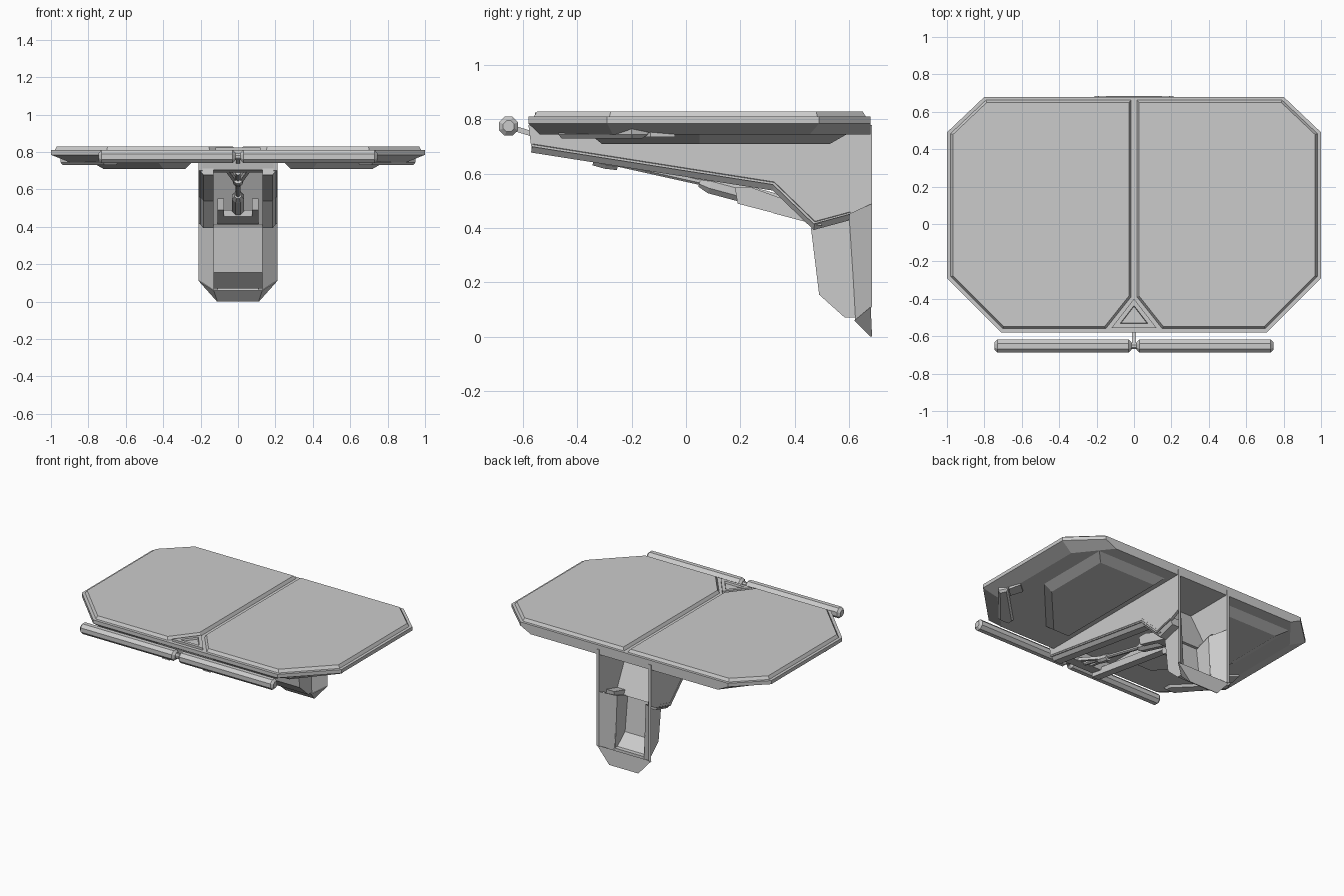
import bpy, bmesh, math
from mathutils import Vector

cube = bpy.data.objects.get("Cube")
if cube:
    bpy.data.objects.remove(cube)

grey = bpy.data.materials.new("plain_grey")
grey.use_nodes = True
colour = (0.6, 0.6, 0.6, 1)
grey.diffuse_color = colour
grey.node_tree.nodes["Principled BSDF"].inputs["Base Color"].default_value = colour


def loft(name, rings):
    """Solid skinned through rings of points, closed at both ends."""
    bm = bmesh.new()
    loops = [[bm.verts.new(p) for p in ring] for ring in rings]
    n = len(loops[0])
    for a, b in zip(loops, loops[1:]):
        for i in range(n):
            j = (i + 1) % n
            bm.faces.new((a[i], a[j], b[j], b[i]))
    bm.faces.new(loops[0][::-1])
    bm.faces.new(loops[-1])
    bmesh.ops.recalc_face_normals(bm, faces=bm.faces)
    mesh = bpy.data.meshes.new(name)
    bm.to_mesh(mesh)
    bm.free()
    mesh.materials.append(grey)
    ob = bpy.data.objects.new(name, mesh)
    bpy.context.collection.objects.link(ob)
    return ob


def flat(points, z):
    return [(x, y, z) for x, y in points]


def side_prism(name, profile, x0, x1):
    """Side profile of (y, z) points, extruded across x."""
    return loft(name, [[(x, y, z) for y, z in profile] for x in (x0, x1)])


def inset(points, d):
    """Move every edge of a clockwise outline inward by d."""
    out, n = [], len(points)
    for i in range(n):
        p, c, q = (Vector(points[(i + k) % n]) for k in (-1, 0, 1))
        u, v = (c - p).normalized(), (q - c).normalized()
        nu, nv = Vector((u.y, -u.x)), Vector((v.y, -v.x))
        out.append(tuple(c + (nu + nv) * d / (1 + nu.dot(nv))))
    return out


def rod(name, a, b, radii, sides=8):
    """Straight rod with (position along, radius) stations."""
    a, b = Vector(a), Vector(b)
    turn = (b - a).to_track_quat('Z', 'Y')
    rings = []
    for t, r in radii:
        ring = []
        for i in range(sides):
            w = (i + 0.5) * math.tau / sides
            ring.append(a.lerp(b, t) + turn @ Vector((r * math.cos(w), r * math.sin(w), 0)))
        rings.append(ring)
    return loft(name, rings)


def mirrored(ob):
    mod = ob.modifiers.new("mirror", 'MIRROR')
    mod.use_axis[0] = True
    mod.use_clip = False
    return ob


# Tabletop: rim, tapered underside
half = [(0.8, 0.68), (1, 0.49), (1, -0.29), (0.71, -0.58)]
outline = half + [(-x, y) for x, y in half[::-1]]
under = [(x * 0.9, y if y > 0.6 else y * 0.93) for x, y in outline]
loft("table_rim", [flat(under, 0.745), flat(outline, 0.785), flat(outline, 0.81)])

# Two raised leaves and the triangle between them
leaf = [(0.0, 0.68)] + half + [(0.14, -0.58), (0.0, -0.4)]
leaf = [(0.012, 0.665), (0.793, 0.665), (0.983, 0.485), (0.983, -0.283),
        (0.703, -0.563), (0.15, -0.563), (0.012, -0.39)]
mirrored(loft("table_leaf", [flat(leaf, 0.805), flat(inset(leaf, 0.015), 0.83)]))
tri = [(0, -0.4), (0.12, -0.555), (-0.12, -0.555)]
loft("triangle_frame", [flat(tri, 0.805), flat(tri, 0.825),
                        flat(inset(tri, 0.022), 0.825), flat(inset(tri, 0.025), 0.812)])

# Stiffening pans underneath
pan_top = [(0.24, 0.6), (0.79, 0.6), (0.79, 0.05), (0.43, -0.36), (0.24, -0.36)]
pan_low = [(0.28, 0.53), (0.72, 0.53), (0.72, 0.05), (0.4, -0.31), (0.28, -0.31)]
mirrored(loft("under_pan", [flat(pan_low, 0.71), flat(pan_top, 0.75)]))

# Diagonal grips below the front corners
grip = [(0.92, -0.14), (0.95, -0.2), (0.72, -0.47), (0.64, -0.47), (0.64, -0.42)]
mirrored(loft("corner_grip", [flat(inset(grip, 0.012), 0.73), flat(grip, 0.745), flat(grip, 0.775)]))
catch = [(0.9, -0.04), (0.92, -0.13), (0.86, -0.19), (0.83, -0.1)]
mirrored(loft("grip_catch", [flat(catch, 0.735), flat(catch, 0.765)]))

# Front rail
mirrored(rod("front_rail", (0.014, -0.653, 0.775), (0.745, -0.653, 0.775),
             [(0, 0.022), (0.02, 0.038), (0.98, 0.038), (1, 0.022)]))
rod("rail_joint", (-0.03, -0.653, 0.775), (0.03, -0.653, 0.775), [(0, 0.018), (1, 0.018)])
side_prism("rail_bracket", [(-0.66, 0.785), (-0.56, 0.755), (-0.56, 0.735), (-0.66, 0.765)], -0.012, 0.012)

# Side plates of the support, with bevelled flanges along the lower edge
edge = [(-0.57, 0.70), (0.32, 0.56), (0.47, 0.415), (0.6, 0.45)]
plate = [(-0.58, 0.78)] + edge + [(0.685, 0.49), (0.685, 0.78)]
mirrored(side_prism("side_plate", plate, 0.19, 0.21))
upper = [(y + 0.005, z + 0.025) for y, z in edge]
lower = [(y, z - 0.022) for y, z in edge]
rings = []
for (y, z), (v, w) in zip(upper, lower):
    rings.append([(0.212, y, z), (0.212, y, z - 0.015), (0.185, v, w), (0.13, v, w), (0.13, y, z)])
mirrored(loft("side_flange", rings))
side_prism("front_block", [(-0.58, 0.78), (-0.565, 0.705), (-0.48, 0.69), (-0.44, 0.78)], -0.2, 0.2)

# Sloping web between the plates
side_prism("inner_web", [(0.30, 0.76), (0.48, 0.41), (0.5, 0.41), (0.325, 0.76)], -0.2, 0.2)

# Lower leg: a trough open at the back, with flared wings
front = [(0.46, 0.40), (0.49, 0.155), (0.585, 0.07), (0.625, 0.07)]
inner = [(0.625, 0.095), (0.595, 0.095), (0.51, 0.165), (0.48, 0.41)]
side_prism("leg_front", front + inner, -0.13, 0.13)
mirrored(side_prism("leg_cheek", [(0.46, 0.40), (0.6, 0.45), (0.625, 0.07), (0.585, 0.07), (0.49, 0.155)],
                    0.112, 0.132))
wing = []
for x, y, top, low in [(0.13, 0.6, 0.45, 0.06), (0.21, 0.685, 0.49, 0.11)]:
    wing.append([(x, y, top), (x - 0.02, y, top), (x - 0.02, y + 0.022, low), (x, y + 0.022, low)])
wing[1] = [(x, min(y, 0.685), z) for x, y, z in wing[1]]
mirrored(loft("leg_wing", wing))
loft("leg_foot", [
    [(-0.21, 0.68, 0.11), (-0.13, 0.62, 0.06), (0.13, 0.62, 0.06), (0.21, 0.68, 0.11)],
    [(-0.112, 0.685, 0), (-0.11, 0.68, 0), (0.11, 0.68, 0), (0.112, 0.685, 0)]])

# Strut: yoke, thin rod, thick barrel and its cradle
rod("strut_rod", (0, -0.48, 0.69), (0, 0.24, 0.53), [(0, 0.014), (1, 0.014)])
rod("strut_barrel", (0, 0.05, 0.57), (0, 0.44, 0.465), [(0, 0.02), (0.1, 0.035), (0.9, 0.035), (1, 0.02)])
rod("strut_collar", (0, -0.34, 0.653), (0, -0.25, 0.635), [(0, 0.024), (0.5, 0.028), (1, 0.024)])
mirrored(rod("strut_yoke", (0.06, -0.52, 0.71), (0.012, -0.3, 0.645), [(0, 0.014), (1, 0.014)], 4))
mirrored(side_prism("cradle_side", [(0.18, 0.55), (0.19, 0.49), (0.46, 0.42), (0.46, 0.47), (0.24, 0.55)],
                    0.075, 0.11))
side_prism("cradle_floor", [(0.32, 0.49), (0.32, 0.455), (0.47, 0.415), (0.47, 0.45)], -0.11, 0.11)
